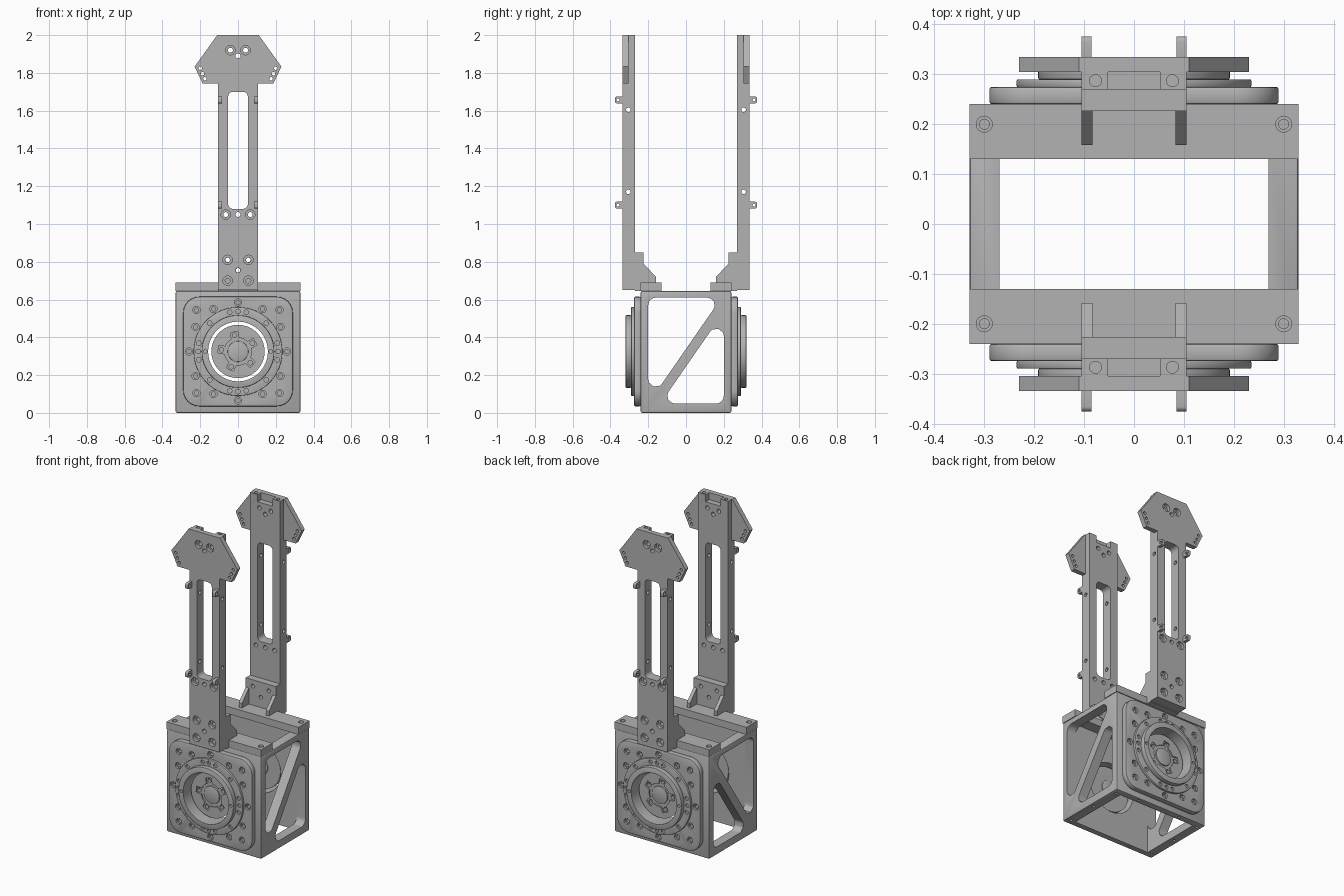
import bpy, bmesh, math
from mathutils import Vector

old = bpy.data.objects.get("Cube")
if old:
    bpy.data.objects.remove(old, do_unlink=True)

metal = bpy.data.materials.new("machined_grey")
metal.use_nodes = True
GREY = (0.45, 0.45, 0.45, 1)
metal.diffuse_color = GREY
metal.node_tree.nodes["Principled BSDF"].inputs["Base Color"].default_value = GREY

CZ = 0.325  # height of the drive axis


def circle(u, v, r, n=24):
    return [(u + r * math.cos(math.tau * i / n), v + r * math.sin(math.tau * i / n)) for i in range(n)]


def rect(u0, u1, v0, v1):
    return [(u0, v0), (u1, v0), (u1, v1), (u0, v1)]


def fillet(pts, r, n=6):
    """Round every corner of a convex outline."""
    out = []
    for i, p in enumerate(pts):
        p = Vector(p)
        a = (Vector(pts[i - 1]) - p).normalized()
        b = (Vector(pts[(i + 1) % len(pts)]) - p).normalized()
        half = a.angle(b) / 2
        mid = p + (a + b).normalized() * r / math.sin(half)
        s = p + a * r / math.tan(half) - mid
        e = p + b * r / math.tan(half) - mid
        for k in range(n + 1):
            d = s.lerp(e, k / n).normalized() * r
            out.append(tuple(mid + d))
    return out


def prism(bm, pts, axis, a, b):
    """Extrude a 2D outline along an axis from a to b."""
    place = {"x": lambda u, v, w: (w, u, v), "y": lambda u, v, w: (u, w, v),
             "z": lambda u, v, w: (u, v, w)}[axis]
    lo = [bm.verts.new(place(u, v, a)) for u, v in pts]
    hi = [bm.verts.new(place(u, v, b)) for u, v in pts]
    bm.faces.new(lo)
    bm.faces.new(hi)
    for i in range(len(pts)):
        j = (i + 1) % len(pts)
        bm.faces.new((lo[i], lo[j], hi[j], hi[i]))


def solid(name, prisms):
    bm = bmesh.new()
    for args in prisms:
        prism(bm, *args)
    bmesh.ops.recalc_face_normals(bm, faces=bm.faces)
    mesh = bpy.data.meshes.new(name)
    bm.to_mesh(mesh)
    bm.free()
    ob = bpy.data.objects.new(name, mesh)
    bpy.context.collection.objects.link(ob)
    return ob


def part(name, prisms, cuts=(), bevel=0, mirror=True):
    """Solid minus each group of cutters, bevelled, mirrored to the back."""
    ob = solid(name, prisms)
    ob.data.materials.append(metal)
    if bevel:
        m = ob.modifiers.new("bevel", "BEVEL")
        m.width, m.segments, m.angle_limit = bevel, 2, math.radians(50)
    helpers = []
    for group in cuts:
        cutter = solid("cutter", group)
        cutter.hide_render = True
        helpers.append(cutter)
        m = ob.modifiers.new("cut", "BOOLEAN")
        m.operation, m.solver, m.object = "DIFFERENCE", "EXACT", cutter
    if mirror:
        m = ob.modifiers.new("mirror", "MIRROR")
        m.use_axis = (False, True, False)
        m.use_mirror_merge = False
    bpy.context.view_layer.update()
    ob.data = bpy.data.meshes.new_from_object(ob.evaluated_get(bpy.context.evaluated_depsgraph_get()))
    ob.modifiers.clear()
    for h in helpers:
        bpy.data.objects.remove(h, do_unlink=True)
    bpy.ops.object.select_all(action="DESELECT")
    ob.select_set(True)
    bpy.context.view_layer.objects.active = ob
    bpy.ops.object.shade_smooth_by_angle(angle=math.radians(30))
    return ob


def holes(spots, r, a, b, axis="y", n=16):
    return [(circle(u, v, r, n), axis, a, b) for u, v in spots]


def both(spots):
    return [(s * u, v) for u, v in spots for s in (-1, 1)]


# Box frame: open top and bottom, bored front and back, triangular side windows
upper = fillet([(-0.2, 0.05), (0.188, 0.61), (-0.2, 0.61)], 0.04)
lower = fillet([(-0.135, 0.05), (0.2, 0.05), (0.2, 0.535)], 0.04)
part("box_frame", [(rect(-0.33, 0.33, -0.24, 0.24), "z", 0, 0.645)],
     [[(rect(-0.27, 0.27, -0.2, 0.2), "z", -0.1, 0.8)],
      [(circle(0, CZ, 0.158, 64), "y", -0.4, 0.4)],
      [(upper, "x", -0.5, 0.5), (lower, "x", -0.5, 0.5)],
      holes(both([(0.3, -0.2), (0.3, 0), (0.3, 0.2), (0.15, -0.22), (0.15, 0.22)]), 0.008, -0.1, 0.03, "z")],
     bevel=0.008, mirror=False)

# Square mounting plate with its screw pattern
screws = both([(0.22, CZ + s * 0.22) for s in (-1, 1)] + [(0.225, CZ + s * 0.13) for s in (-1, 1)]
              + [(0.13, CZ + s * 0.225) for s in (-1, 1)] + [(0.26, CZ)]) + [(0, CZ - 0.26), (0, CZ + 0.26)]
part("mounting_plate", [(fillet(rect(-0.29, 0.29, CZ - 0.29, CZ + 0.29), 0.085, 10), "y", -0.275, -0.24)],
     [[(circle(0, CZ, 0.158, 64), "y", -0.4, -0.1)],
      holes(screws, 0.019, -0.4, -0.262), holes(screws, 0.011, -0.4, -0.245)], bevel=0.006)

# Stepped bearing rings
ring_spots = []
for q in range(4):
    for d in (-12, 0, 12, 45):
        t = math.radians(90 * q + d)
        ring_spots.append((0.212 * math.cos(t), CZ + 0.212 * math.sin(t)))
part("outer_ring", [(circle(0, CZ, 0.235, 64), "y", -0.29, -0.274)],
     [[(circle(0, CZ, 0.158, 64), "y", -0.4, -0.1)], holes(ring_spots, 0.012, -0.4, -0.279)], bevel=0.003)
part("inner_ring", [(circle(0, CZ, 0.192, 64), "y", -0.32, -0.289)],
     [[(circle(0, CZ, 0.158, 64), "y", -0.4, -0.1)],
      holes([(0.174, CZ), (-0.174, CZ)], 0.009, -0.4, -0.3)], bevel=0.004)

# Hub disc with a five-armed pocket
arms, bolts = [], []
for k in range(5):
    t = math.radians(72 * k + 30)
    c, s = math.cos(t), math.sin(t)
    arms.append(([(u * c - v * s, CZ + u * s + v * c) for u, v in rect(0.045, 0.105, -0.02, 0.02)],
                 "y", -0.4, -0.257))
    bolts.append((0.088 * c, CZ + 0.088 * s))
part("hub_disc", [(circle(0, CZ, 0.141, 64), "y", -0.265, -0.22)],
     [[(circle(0, CZ, 0.072, 40), "y", -0.4, -0.257)], arms, holes(bolts, 0.012, -0.4, -0.24)])
part("hub_shaft", [(circle(0, CZ, 0.055, 40), "y", -0.265, -0.215)], bevel=0.003)

# Cross bar on the frame, with a tab that meets the arm
bar_holes = both([(0.3, -0.2)])
part("cross_bar", [(rect(-0.33, 0.33, -0.24, -0.13), "z", 0.645, 0.69),
                   (rect(-0.105, 0.105, -0.27, -0.24), "z", 0.645, 0.69)],
     [holes(bar_holes, 0.016, 0.67, 0.8, "z"), holes(bar_holes, 0.01, 0.65, 0.8, "z")])

# Gusseted bracket behind the arm
arm_screws = both([(0.055, 0.70), (0.055, 0.81)])
gusset = [(-0.23, 0.69), (-0.158, 0.69), (-0.158, 0.72), (-0.23, 0.795)]
part("bracket_plate", [(rect(-0.105, 0.105, 0.69, 0.85), "y", -0.27, -0.226)],
     [holes([(0, 0.755)] + both([(0.055, 0.81)]), 0.012, -0.5, -0.1)])
part("bracket_gussets", [(gusset, "x", 0.083, 0.105), (gusset, "x", -0.105, -0.083)])

# Upright arm with slot, screw holes and a notched top
head_screws = both([(0.04, 1.92)])
counter = arm_screws + both([(0.065, 1.05)]) + head_screws
pins = [(0, 0.755), (0, 1.05), (0, 1.89)]
part("upright_arm", [(rect(-0.105, 0.105, 0.65, 2.0), "y", -0.335, -0.27)],
     [[(fillet(rect(-0.052, 0.052, 1.08, 1.7), 0.025), "y", -0.5, -0.1)],
      [(rect(-0.052, 0.052, 1.955, 2.1), "y", -0.305, -0.1)],
      holes(counter, 0.025, -0.5, -0.315), holes(counter + pins, 0.013, -0.5, -0.1),
      holes([(-0.305, 1.17), (-0.305, 1.605)], 0.012, -0.5, 0.5, "x"),
      holes(both([(0.077, -0.287)]), 0.012, 1.95, 2.1, "z")])

# Head wings either side of the arm top
wing = [(0.105, 1.743), (0.187, 1.743), (0.23, 1.833), (0.11, 2.0), (0.105, 2.0)]
tips = both([(0.2, 1.825), (0.188, 1.796), (0.175, 1.769)])
part("head_wings", [(wing, "y", -0.335, -0.305), ([(-u, v) for u, v in wing], "y", -0.335, -0.305)],
     [holes(tips, 0.009, -0.5, -0.1)])

# Small pierced lugs on the arm's outer face
lugs, lug_holes = [], []
for z in (1.1, 1.657):
    tab = fillet(rect(-0.376, -0.32, z - 0.018, z + 0.018), 0.01, 4)
    lugs += [(tab, "x", 0.085, 0.105), (tab, "x", -0.105, -0.085)]
    lug_holes.append((-0.36, z))
part("arm_lugs", lugs, [holes(lug_holes, 0.008, -0.5, 0.5, "x")])
